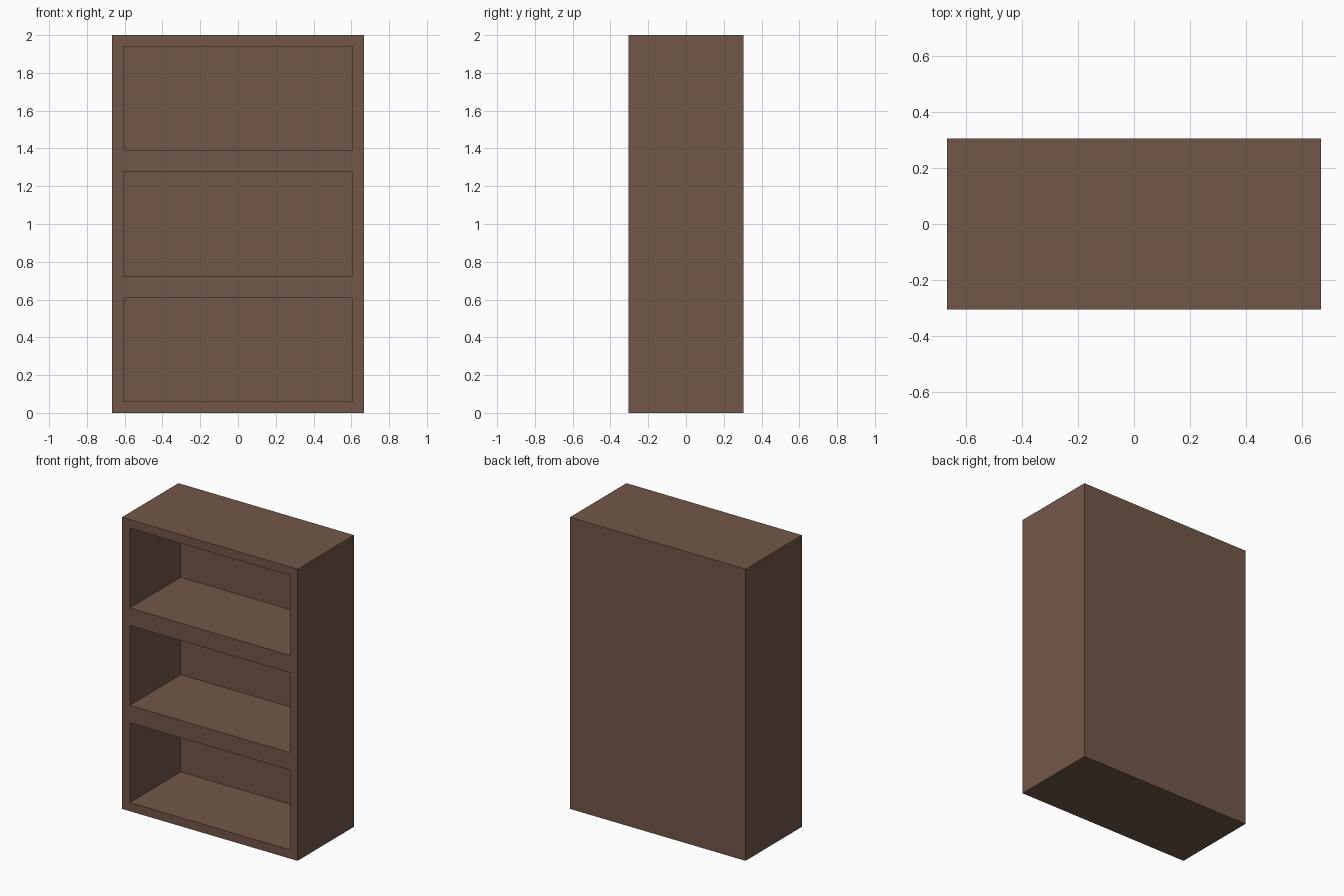
import bpy

if "Cube" in bpy.data.objects:
    bpy.data.objects.remove(bpy.data.objects["Cube"])

W, D, H = 1.332, 0.611, 2.0      # overall width, depth, height
WALL = 0.059                     # side, top, bottom and back panels
SHELF = 0.119                    # thick shelves between the bays
BAYS = 3

wood = bpy.data.materials.new("brown_wood")
wood.diffuse_color = (0.171, 0.095, 0.067, 1)
wood.use_nodes = True
wood.node_tree.nodes["Principled BSDF"].inputs["Base Color"].default_value = wood.diffuse_color


def box(name, lo, hi):
    """Axis-aligned box between two corners."""
    size = [b - a for a, b in zip(lo, hi)]
    mid = [(a + b) / 2 for a, b in zip(lo, hi)]
    bpy.ops.mesh.primitive_cube_add(size=1, location=mid)
    ob = bpy.context.object
    ob.name = name
    ob.scale = size
    bpy.ops.object.transform_apply(location=True, rotation=False, scale=True)
    ob.data.materials.append(wood)
    return ob


# Solid bookcase body
bookcase = box("bookcase", (-W / 2, -D / 2, 0), (W / 2, D / 2, H))

# Open bays, cut from the front and stopping at the back panel
bay_h = (H - 2 * WALL - (BAYS - 1) * SHELF) / BAYS
for i in range(BAYS):
    z = WALL + i * (bay_h + SHELF)
    cutter = box(f"bay_cutter_{i + 1}",
                 (-W / 2 + WALL, -D / 2 - 0.1, z),
                 (W / 2 - WALL, D / 2 - WALL, z + bay_h))
    cutter.hide_render = True
    cutter.display_type = 'WIRE'
    cut = bookcase.modifiers.new(f"bay_{i + 1}", 'BOOLEAN')
    cut.operation = 'DIFFERENCE'
    cut.solver = 'EXACT'
    cut.object = cutter
